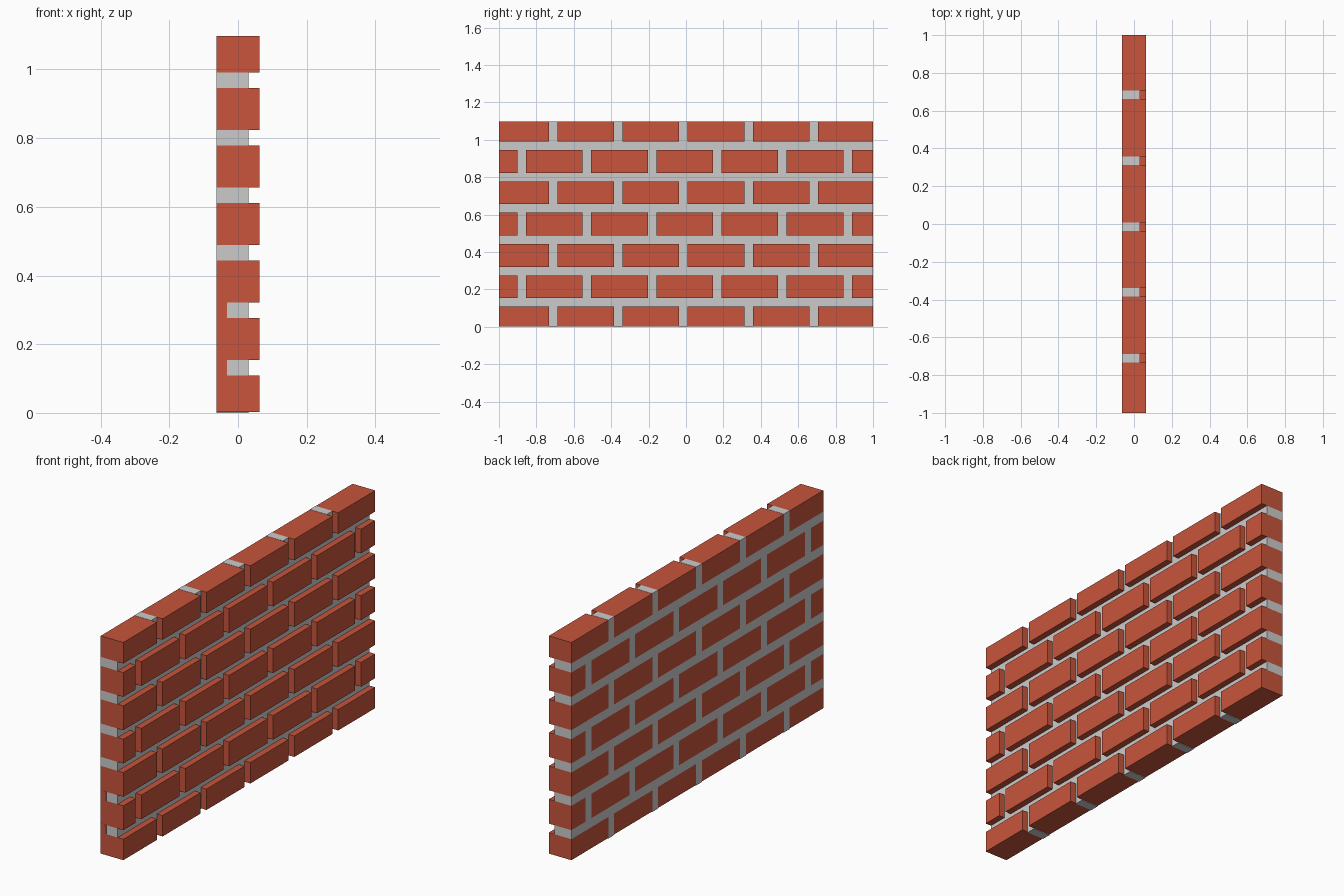
import bpy, bmesh
from mathutils import Matrix, Vector

if "Cube" in bpy.data.objects:
    bpy.data.objects.remove(bpy.data.objects["Cube"])


def material(name, color):
    m = bpy.data.materials.new(name)
    m.diffuse_color = color
    m.use_nodes = True
    m.node_tree.nodes["Principled BSDF"].inputs["Base Color"].default_value = m.diffuse_color
    return m


def add_box(bm, lo, hi):
    lo, hi = Vector(lo), Vector(hi)
    mat = Matrix.Translation((lo + hi) / 2) @ Matrix.Diagonal((*(hi - lo), 1))
    bmesh.ops.create_cube(bm, size=1, matrix=mat)


def finish(bm, name, mat=None):
    me = bpy.data.meshes.new(name)
    bm.to_mesh(me)
    bm.free()
    ob = bpy.data.objects.new(name, me)
    bpy.context.collection.objects.link(ob)
    if mat:
        me.materials.append(mat)


brick_mat = material("brick_red", (0.58, 0.09, 0.045, 1))

BACK, BRICK_FRONT, MORTAR_FRONT = -0.063, 0.0625, 0.031
ROWS, PITCH_Z, PITCH_Y, TOP = 7, 0.1675, 0.3487, 1.1
JOINT = 0.0455
h = JOINT / 2

bricks, mortar = bmesh.new(), bmesh.new()
# Centres of the horizontal joints
beds = [0.131 + PITCH_Z * i for i in range(ROWS - 1)]

for row in range(ROWS):
    z0 = beds[row - 1] + h if row else 0.003
    z1 = beds[row] - h if row < ROWS - 1 else 1.097
    first = -0.711 if row % 2 == 0 else -0.879
    joints = [first + PITCH_Y * i for i in range(6) if first + PITCH_Y * i < 0.95]

    # Bricks between the vertical joints
    starts = [-1] + [j + h for j in joints]
    ends = [j - h for j in joints] + [1]
    for a, b in zip(starts, ends):
        add_box(bricks, (BACK, a, z0), (BRICK_FRONT, b, z1))

    # Mortar in the vertical joints
    m0 = z0 if row else 0
    m1 = z1 if row < ROWS - 1 else TOP - 0.002
    for j in joints:
        add_box(mortar, (BACK, j - h, m0), (MORTAR_FRONT, j + h, m1))

# Mortar in the horizontal joints
for z in beds:
    add_box(mortar, (BACK, -1, z - h), (MORTAR_FRONT, 1, z + h))

finish(bricks, "bricks", brick_mat)
finish(mortar, "mortar")

# Thin red patch over the two lowest joints at the front end
patch = bmesh.new()
for z in beds[:2]:
    add_box(patch, (BACK, -1.001, z - h), (-0.032, -0.999, z + h))
finish(patch, "end_patch", brick_mat)
